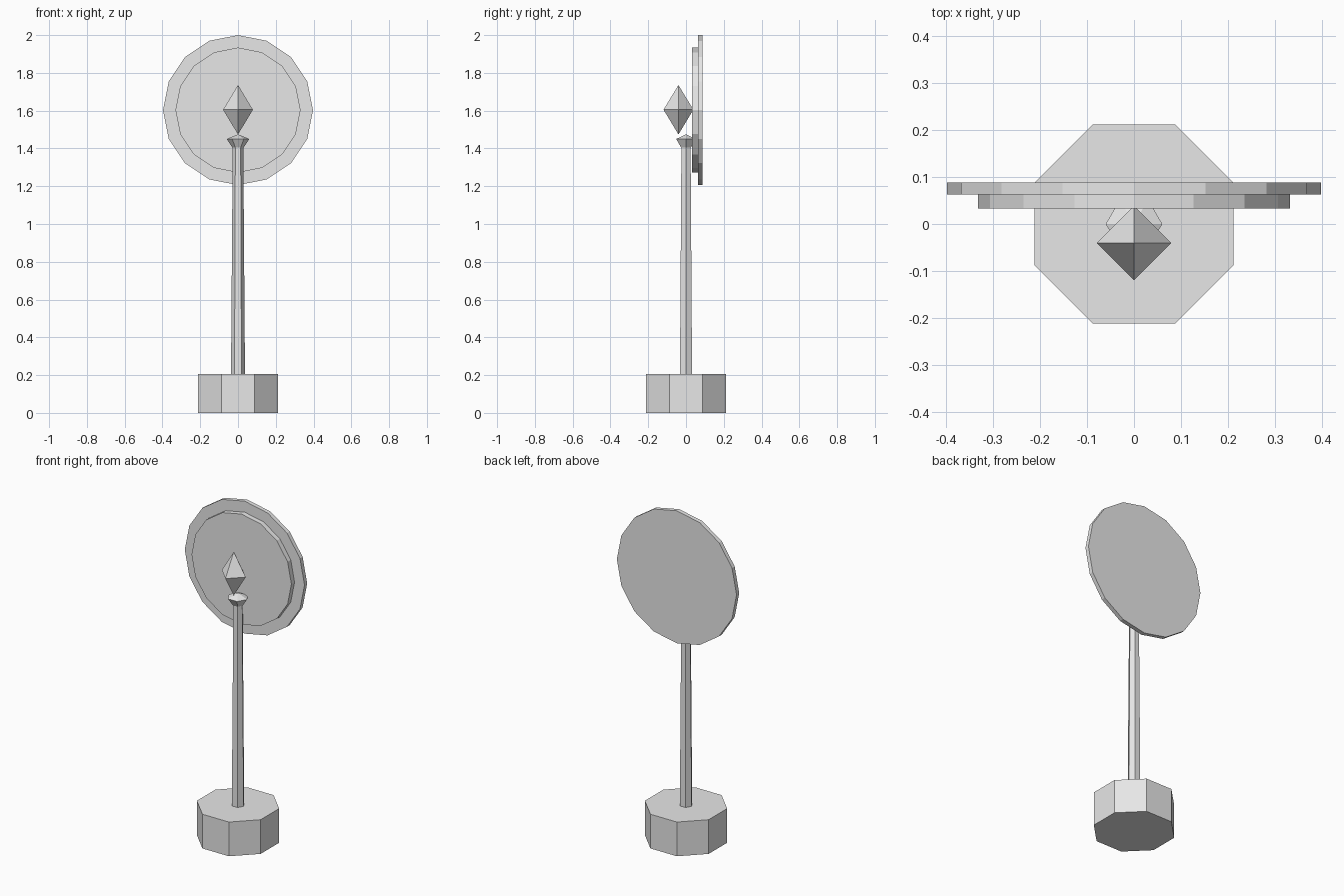
import bpy, bmesh, math

if "Cube" in bpy.data.objects:
    bpy.data.objects.remove(bpy.data.objects["Cube"])

grey = bpy.data.materials.new("light_grey")
grey.diffuse_color = (0.8, 0.8, 0.8, 1)
grey.use_nodes = True
grey.node_tree.nodes["Principled BSDF"].inputs["Base Color"].default_value = grey.diffuse_color


def lathe(name, sides, profile, turn=0.0, loc=(0, 0, 0), tip_forward=False):
    """Closed faceted solid from (radius, height) rings; zero radius makes a point."""
    bm = bmesh.new()
    rings = []
    for r, h in profile:
        ring = []
        for i in range(1 if r == 0 else sides):
            a = turn + 2 * math.pi * i / sides
            x, y = r * math.cos(a), r * math.sin(a)
            ring.append(bm.verts.new((x, -h, y) if tip_forward else (x, y, h)))
        rings.append(ring)
    for lo, hi in zip(rings, rings[1:]):
        for i in range(sides):
            j = (i + 1) % sides
            quad = [lo[i % len(lo)], lo[j % len(lo)], hi[j % len(hi)], hi[i % len(hi)]]
            bm.faces.new(list(dict.fromkeys(quad)))
    for ring in (rings[0], rings[-1]):
        if len(ring) > 1:
            bm.faces.new(ring)
    bmesh.ops.recalc_face_normals(bm, faces=bm.faces)
    mesh = bpy.data.meshes.new(name)
    bm.to_mesh(mesh)
    bm.free()
    mesh.materials.append(grey)
    obj = bpy.data.objects.new(name, mesh)
    obj.location = loc
    bpy.context.collection.objects.link(obj)
    return obj


# Octagonal foot and tapered hexagonal post
lathe("base", 8, [(0.229, 0), (0.229, 0.205)], turn=math.pi / 8)
lathe("post", 6, [(0.037, 0.205), (0.028, 1.405)])

# Flared collar with a shallow peak
lathe("collar", 6, [(0.03, 1.405), (0.06, 1.45), (0, 1.475)])

# Floating crystal
lathe("crystal", 4, [(0, -0.131), (0.079, 0), (0, 0.131)], loc=(0, -0.04, 1.605))

# Upright stepped disc behind the crystal
lathe("back_disc", 16, [(0.397, -0.088), (0.397, -0.063)], loc=(0, 0, 1.603), tip_forward=True)
lathe("front_disc", 16, [(0.331, -0.063), (0.331, -0.033)], loc=(0, 0, 1.603), tip_forward=True)
